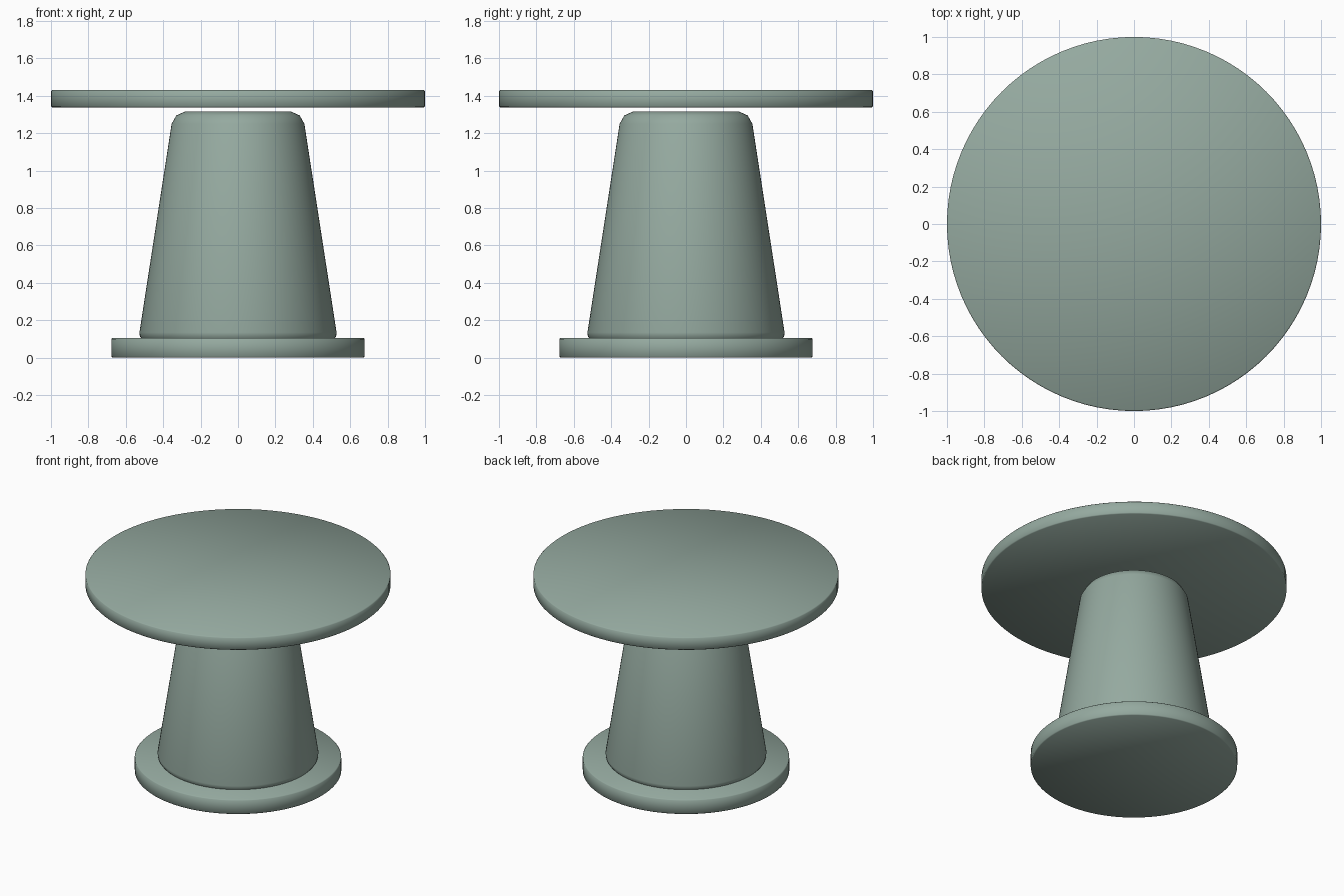
import bpy
import bmesh
import math

cube = bpy.data.objects.get("Cube")
if cube:
    bpy.data.objects.remove(cube, do_unlink=True)

SEGMENTS = 96

sage = bpy.data.materials.new("sage_green")
sage.use_nodes = True
color = (0.30, 0.40, 0.35, 1)
sage.diffuse_color = color
sage.node_tree.nodes["Principled BSDF"].inputs["Base Color"].default_value = color


def lathe(name, profile):
    """Spin a (radius, height) profile, starting and ending on the axis."""
    bm = bmesh.new()
    verts = [bm.verts.new((r, 0, z)) for r, z in profile]
    edges = [bm.edges.new(pair) for pair in zip(verts, verts[1:])]
    bmesh.ops.spin(bm, geom=verts + edges, cent=(0, 0, 0), axis=(0, 0, 1),
                   angle=math.tau, steps=SEGMENTS, use_duplicate=False)
    bmesh.ops.remove_doubles(bm, verts=bm.verts, dist=0.0001)
    bmesh.ops.recalc_face_normals(bm, faces=bm.faces)
    mesh = bpy.data.meshes.new(name)
    bm.to_mesh(mesh)
    bm.free()
    mesh.materials.append(sage)
    obj = bpy.data.objects.new(name, mesh)
    bpy.context.collection.objects.link(obj)
    bpy.ops.object.select_all(action="DESELECT")
    obj.select_set(True)
    bpy.context.view_layer.objects.active = obj
    bpy.ops.object.shade_smooth_by_angle(angle=math.radians(50))
    return obj


def disc(name, radius, bottom, top, edge=0.006):
    """Flat round slab with a slightly eased rim."""
    return lathe(name, [(0, bottom), (radius - edge, bottom), (radius, bottom + edge),
                        (radius, top - edge), (radius - edge, top), (0, top)])


# Foot plate and table top
disc("base_plate", 0.677, 0, 0.105)
disc("table_top", 1.0, 1.338, 1.43)

# Tapered pedestal with a chamfered shoulder
lathe("pedestal", [(0, 0.1), (0.515, 0.1), (0.525, 0.115), (0.527, 0.135),
                   (0.355, 1.25), (0.33, 1.295), (0.285, 1.315), (0, 1.315)])
